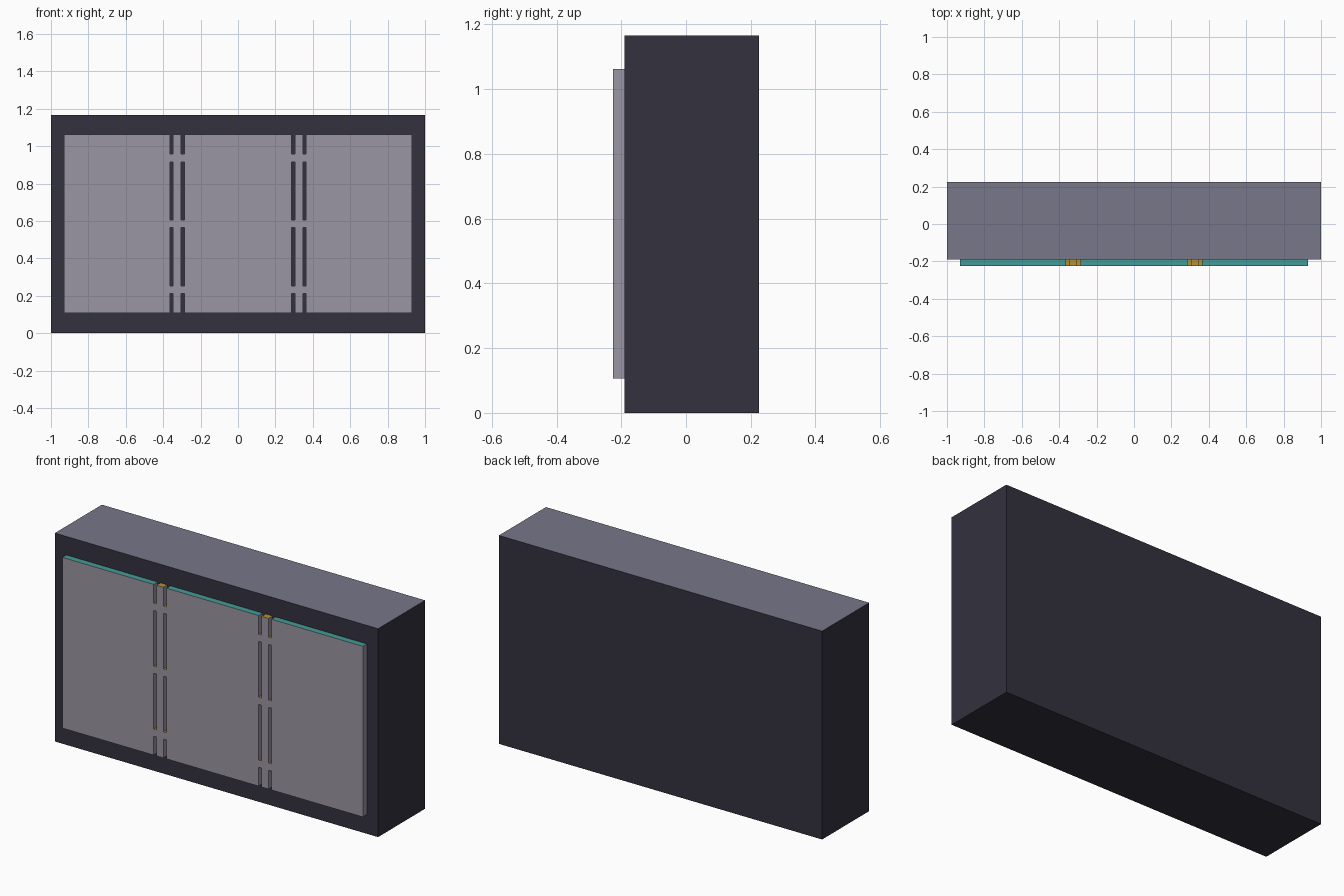
import bpy, bmesh

if "Cube" in bpy.data.objects:
    bpy.data.objects.remove(bpy.data.objects["Cube"])


def material(name, rgb):
    m = bpy.data.materials.new(name)
    m.diffuse_color = (*rgb, 1)
    m.use_nodes = True
    m.node_tree.nodes["Principled BSDF"].inputs["Base Color"].default_value = m.diffuse_color
    return m


dark = material("dark_shell", (0.033, 0.031, 0.048))
lid = material("pale_top", (0.184, 0.184, 0.25))
grey = material("panel_grey", (0.323, 0.301, 0.366))
teal = material("teal_edge", (0.058, 0.328, 0.314))
gold = material("gold_edge", (0.456, 0.283, 0.038))


def box(name, x, y, z, side, top):
    """Box from (min, max) ranges, with its own material on the upward face."""
    bm = bmesh.new()
    bmesh.ops.create_cube(bm, size=1)
    mid = [(a + b) / 2 for a, b in (x, y, z)]
    size = [b - a for a, b in (x, y, z)]
    for v in bm.verts:
        v.co = [v.co[i] * size[i] for i in range(3)]
    bm.normal_update()
    for f in bm.faces:
        f.material_index = int(f.normal.z > 0.5)
    me = bpy.data.meshes.new(name)
    bm.to_mesh(me)
    bm.free()
    me.materials.append(side)
    me.materials.append(top)
    ob = bpy.data.objects.new(name, me)
    ob.location = mid
    bpy.context.collection.objects.link(ob)
    return ob


# Main cabinet block
box("cabinet_body", (-1, 1), (-0.19, 0.225), (0, 1.166), dark, lid)

# Raised front: centre panel, then side panels, strips and bridges per side
depth = (-0.225, -0.19)
height = (0.107, 1.062)
box("centre_panel", (-0.285, 0.285), depth, height, grey, teal)

for s, label in ((-1, "left"), (1, "right")):
    def span(a, b):
        return tuple(sorted((s * a, s * b)))

    box(f"{label}_panel", span(0.364, 0.93), depth, height, grey, teal)
    box(f"{label}_strip", span(0.304, 0.347), depth, height, grey, gold)
    # Small bridges closing the slots at three heights
    for i, z in enumerate(((0.212, 0.253), (0.564, 0.605), (0.916, 0.957))):
        box(f"{label}_inner_bridge_{i}", span(0.285, 0.304), depth, z, grey, gold)
        box(f"{label}_outer_bridge_{i}", span(0.347, 0.364), depth, z, grey, gold)
